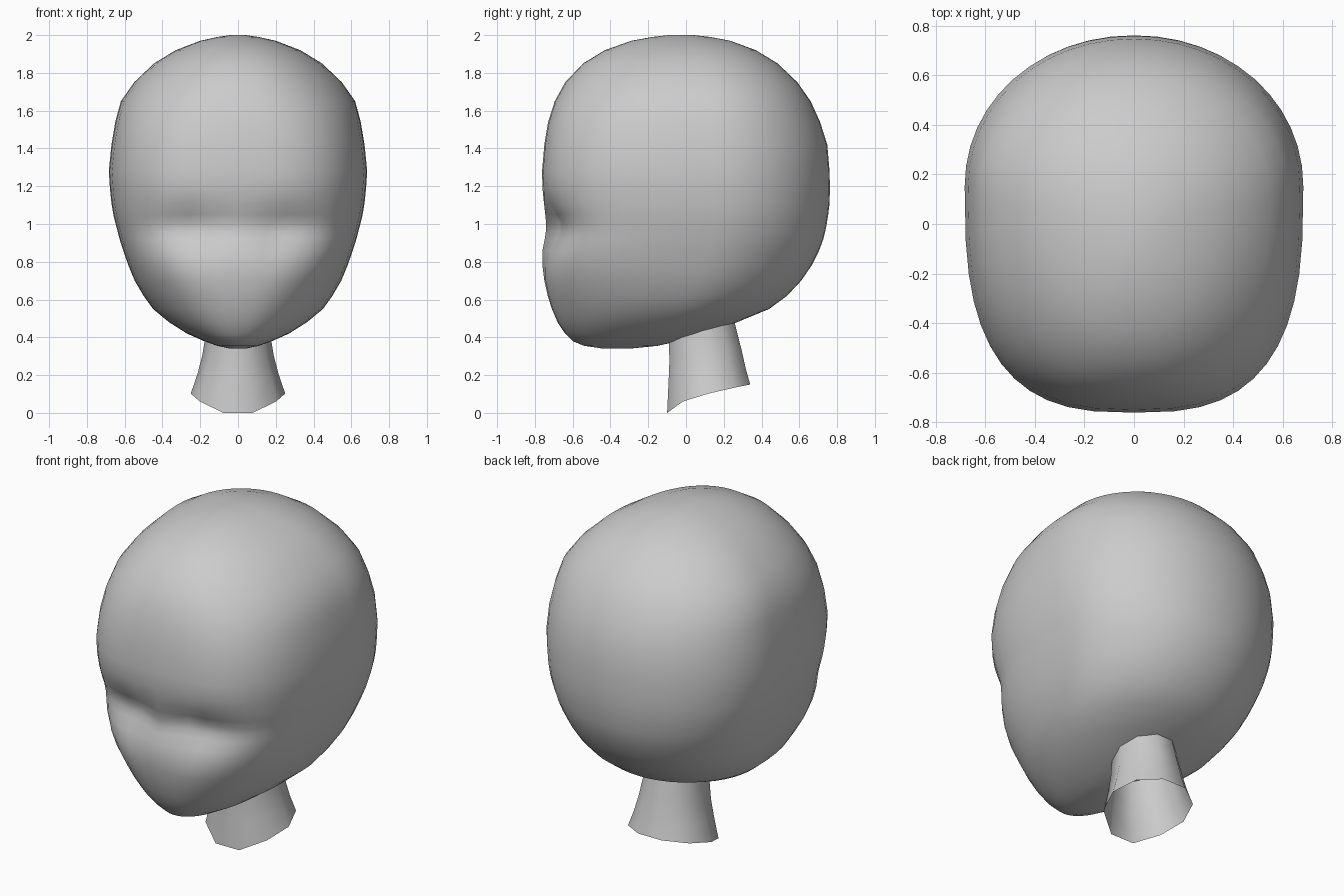
import bpy, bmesh, math

if "Cube" in bpy.data.objects:
    bpy.data.objects.remove(bpy.data.objects["Cube"])

skin = bpy.data.materials.new("plain grey")
skin.diffuse_color = (0.6, 0.6, 0.6, 1)
skin.use_nodes = True
skin.node_tree.nodes["Principled BSDF"].inputs["Base Color"].default_value = skin.diffuse_color


def loft(name, rings, cap=False):
    """Bridge equal-length closed rings into one smooth surface."""
    bm = bmesh.new()
    loops = [[bm.verts.new(p) for p in ring] for ring in rings]
    n = len(loops[0])
    for a, b in zip(loops, loops[1:]):
        for i in range(n):
            j = (i + 1) % n
            bm.faces.new((a[i], a[j], b[j], b[i]))
    if cap:
        bm.faces.new(loops[0][::-1])
        bm.faces.new(loops[-1])
        bmesh.ops.recalc_face_normals(bm, faces=bm.faces)
    for f in bm.faces:
        f.smooth = True
    mesh = bpy.data.meshes.new(name)
    bm.to_mesh(mesh)
    bm.free()
    mesh.materials.append(skin)
    obj = bpy.data.objects.new(name, mesh)
    bpy.context.collection.objects.link(obj)
    return obj


# Head slices: height, front y, back y, half width
SLICES = [
    (0.342, -0.45, -0.28, 0.05), (0.355, -0.54, -0.15, 0.11),
    (0.38, -0.60, -0.04, 0.18), (0.42, -0.64, 0.10, 0.27),
    (0.48, -0.68, 0.27, 0.365), (0.55, -0.71, 0.44, 0.45),
    (0.62, -0.732, 0.535, 0.50), (0.70, -0.75, 0.61, 0.547),
    (0.78, -0.76, 0.665, 0.58), (0.86, -0.76, 0.705, 0.608),
    (0.92, -0.748, 0.727, 0.627), (0.96, -0.742, 0.737, 0.637),
    (1.00, -0.74, 0.745, 0.648), (1.05, -0.745, 0.753, 0.66),
    (1.11, -0.752, 0.76, 0.67), (1.19, -0.76, 0.762, 0.678),
    (1.28, -0.762, 0.76, 0.684), (1.42, -0.75, 0.748, 0.67),
    (1.54, -0.73, 0.71, 0.65), (1.65, -0.695, 0.66, 0.62),
    (1.75, -0.64, 0.59, 0.55), (1.85, -0.545, 0.485, 0.445),
    (1.92, -0.43, 0.37, 0.33), (1.97, -0.29, 0.235, 0.20),
    (1.99, -0.18, 0.13, 0.11), (2.0, -0.09, 0.04, 0.04),
]
SEGMENTS = 48


def socket_depth(x, z):
    """Shallow eye hollows either side of a narrow nose bridge."""
    across = (1 - math.exp(-(x / 0.10) ** 2)) * math.exp(-(x / 0.47) ** 4)
    spread = 0.11 if z > 0.98 else 0.15
    return 0.075 * across * math.exp(-((z - 0.98) / spread) ** 2)


def head_ring(z, front, back, width):
    centre = front + 0.6 * (back - front)
    # Face is boxier than the back of the skull, most of all at mid height
    boxy = 2.15 + 0.7 * math.exp(-((z - 1.15) / 0.5) ** 4)
    ring = []
    for i in range(SEGMENTS):
        a = 2 * math.pi * i / SEGMENTS
        s, c = math.sin(a), -math.cos(a)
        power = 2 / (boxy if c < 0 else 2.05)
        x = width * math.copysign(abs(s) ** power, s)
        reach = centre - front if c < 0 else back - centre
        y = centre + reach * math.copysign(abs(c) ** power, c)
        if c < 0:
            y += socket_depth(x, z) * min(1, -c * 2.5)
        ring.append((x, y, z))
    return ring


loft("head", [head_ring(*row) for row in SLICES], cap=True)


# Neck: open flared tube with a slanted, curved lower rim
def neck_ring(half_x, front, back, height):
    ring = []
    for i in range(10):
        a = 2 * math.pi * (i + 0.5) / 10
        t = 0.5 - 0.5 * math.cos(a) / math.cos(math.pi / 10)
        ring.append((half_x * math.sin(a), front + t * (back - front), height(t)))
    return ring


loft("neck", [
    neck_ring(0.25, -0.10, 0.34, lambda t: 0.15 * max(t, 0) ** 0.55),
    neck_ring(0.215, -0.092, 0.315, lambda t: 0.17 + 0.07 * t),
    neck_ring(0.19, -0.088, 0.295, lambda t: 0.27 + 0.06 * t),
    neck_ring(0.17, -0.09, 0.262, lambda t: 0.38 + 0.08 * t),
    neck_ring(0.165, -0.09, 0.25, lambda t: 0.44 + 0.08 * t),
])
